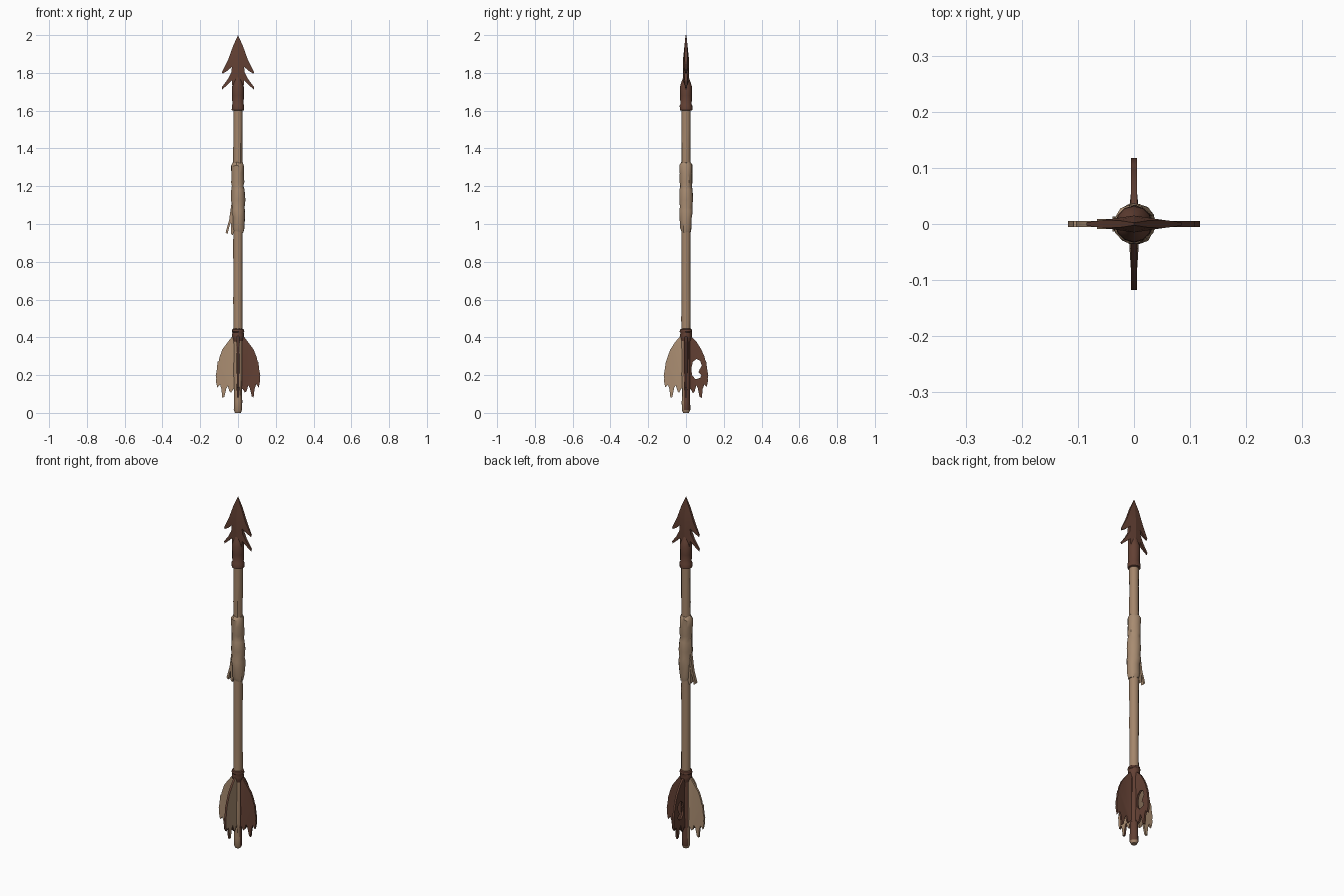
import bpy, bmesh, math, random
from mathutils import Matrix

if "Cube" in bpy.data.objects:
    bpy.data.objects.remove(bpy.data.objects["Cube"])

random.seed(4)


def material(name, r, g, b):
    m = bpy.data.materials.new(name)
    m.diffuse_color = (r, g, b, 1)
    m.use_nodes = True
    m.node_tree.nodes["Principled BSDF"].inputs["Base Color"].default_value = m.diffuse_color
    return m


WOOD = material("tan wood", 0.37, 0.235, 0.145)
CLOTH = material("pale cloth", 0.39, 0.26, 0.165)
RUST = material("dark rust brown", 0.125, 0.052, 0.034)
PALE = material("pale feather", 0.40, 0.265, 0.165)


def finish(bm, name, mats):
    bmesh.ops.recalc_face_normals(bm, faces=bm.faces[:])
    me = bpy.data.meshes.new(name)
    bm.to_mesh(me)
    bm.free()
    for m in mats:
        me.materials.append(m)
    me.shade_smooth()
    me.set_sharp_from_angle(angle=math.radians(35))
    ob = bpy.data.objects.new(name, me)
    bpy.context.collection.objects.link(ob)
    return ob


def lathe(name, rings, mats, sides=12, jitter=0.0, rule=None):
    """Stack of rings (z, radius, x offset), capped at both ends."""
    bm = bmesh.new()
    loops = []
    for z, r, cx in rings:
        loop = []
        for i in range(sides):
            a = math.tau * i / sides
            rr = r + random.uniform(-jitter, jitter)
            zz = z + random.uniform(-jitter, jitter) * 2 if jitter > 0.001 else z
            loop.append(bm.verts.new((cx + rr * math.cos(a), rr * math.sin(a), zz)))
        loops.append(loop)
    for a, b in zip(loops, loops[1:]):
        for i in range(sides):
            j = (i + 1) % sides
            bm.faces.new((a[i], a[j], b[j], b[i]))
    bm.faces.new(loops[0][::-1])
    bm.faces.new(loops[-1])
    if rule:
        for f in bm.faces:
            f.material_index = rule(f.calc_center_median())
    return finish(bm, name, mats)


def plate(name, outlines, thick, mats, angle=0, rim=0):
    """Flat shape in the x-z plane; later outlines are holes; thick(x, z) is half thickness."""
    bm = bmesh.new()
    edges = []
    for pts in outlines:
        vs = [bm.verts.new((x, 0, z)) for x, z in pts]
        edges += [bm.edges.new((vs[i], vs[(i + 1) % len(vs)])) for i in range(len(vs))]
    bmesh.ops.triangle_fill(bm, use_beauty=True, edges=edges, normal=(0, -1, 0))
    front = bm.faces[:]
    border = [e for e in bm.edges if len(e.link_faces) == 1]
    back = {v: bm.verts.new(v.co) for v in bm.verts[:]}
    for f in front:
        bm.faces.new([back[v] for v in reversed(f.verts)])
    for e in border:
        a, b = e.verts
        bm.faces.new((a, b, back[b], back[a])).material_index = rim
    for v, w in back.items():
        t = thick(v.co.x, v.co.z)
        v.co.y, w.co.y = -t, t
    bmesh.ops.rotate(bm, verts=bm.verts[:], matrix=Matrix.Rotation(angle, 3, 'Z'))
    return finish(bm, name, mats)


# Shaft: slightly uneven wood; the feathered end is stained on two sides
shaft_rings = [(0, .015, 0), (.015, .022, 0), (.06, .022, 0), (.1, .021, 0)]
shaft_rings += [(.1 + .1 * i, .0245, 0) for i in range(1, 16)] + [(1.64, .025, 0)]
lathe("shaft", shaft_rings, [WOOD, RUST], 12, 0.0009,
      lambda c: 1 if .03 < c.z < .4 and c.x + c.y > 0 else 0)

# Binding above the feathers
lathe("feather_binding", [(.37, .022, 0), (.395, .029, 0), (.41, .032, 0), (.425, .030, 0),
                          (.43, .033, 0), (.442, .031, 0), (.446, .024, 0)], [RUST], 12, .0008)

# Cloth grip wrapped around the middle
lathe("cloth_wrap", [(.955, .025, .003), (.98, .031, .003), (1.03, .033, .004), (1.07, .036, .002),
                     (1.09, .033, .002), (1.13, .037, .002), (1.18, .035, .001), (1.20, .031, 0),
                     (1.22, .034, 0), (1.27, .033, -.001), (1.31, .034, -.002), (1.325, .025, 0)],
      [CLOTH], 14, .002)

# Loose torn ends of the cloth
plate("cloth_tail_long", [[(-.02, 1.17), (-.036, 1.10), (-.047, 1.02), (-.066, .955),
                           (-.056, .945), (-.045, .99), (-.028, 1.03)]],
      lambda x, z: .009, [CLOTH])
plate("cloth_tail_short", [[(-.02, 1.07), (-.036, 1.04), (-.038, .95), (-.028, .94), (-.015, .99)]],
      lambda x, z: .013, [CLOTH])

# Socket of the arrowhead
lathe("head_socket", [(1.60, .027, 0), (1.603, .033, 0), (1.628, .033, 0), (1.634, .030, 0),
                      (1.68, .031, 0), (1.725, .032, 0), (1.75, .024, 0), (1.785, .012, 0)],
      [RUST], 12, .0007)

# Barbed blade, thick along the middle and thin at the edges
half = [(0, 2.0), (.025, 1.945), (.052, 1.87), (.085, 1.805), (.082, 1.795), (.058, 1.81),
        (.032, 1.832), (.036, 1.80), (.055, 1.765), (.085, 1.725), (.084, 1.712), (.058, 1.735),
        (.032, 1.76), (.028, 1.70), (0, 1.68), (0, 1.78), (0, 1.88)]


def blade_thickness(x, z):
    return max(.003, .015 * (1 - abs(x) / .1)) * min(1, .15 + (2 - z) / .14)


for side, s in (("left", -1), ("right", 1)):
    plate("arrowhead_blade_" + side, [[(s * x, z) for x, z in half]], blade_thickness, [RUST])

# Four ragged feathers; two pale, two dark, one with a torn hole
feather = [(.012, .41), (.03, .405), (.055, .375), (.082, .335), (.098, .295), (.103, .275),
           (.108, .27), (.113, .225), (.118, .20), (.115, .185), (.117, .17), (.109, .135),
           (.096, .150), (.088, .125), (.083, .078), (.072, .085), (.062, .13), (.054, .145),
           (.045, .115), (.036, .105), (.024, .13), (.012, .09)]
hole = [(.032, .20), (.028, .235), (.036, .27), (.055, .285), (.075, .275), (.084, .25),
        (.072, .23), (.066, .215), (.082, .20), (.075, .185), (.05, .178)]


def feather_thickness(x, z):
    return .010 if x < .02 else .0055


for name, turn, col in (("right", 0, RUST), ("back", 1, RUST), ("left", 2, PALE), ("front", 3, PALE)):
    shapes = [[(x + random.uniform(-.001, .001) * (x < .11), z + random.uniform(-.003, .003))
               for x, z in feather]]
    if name == "back":
        shapes.append(hole)
    plate("feather_" + name, shapes, feather_thickness, [col, RUST], turn * math.pi / 2,
          1 if name == "front" else 0)
